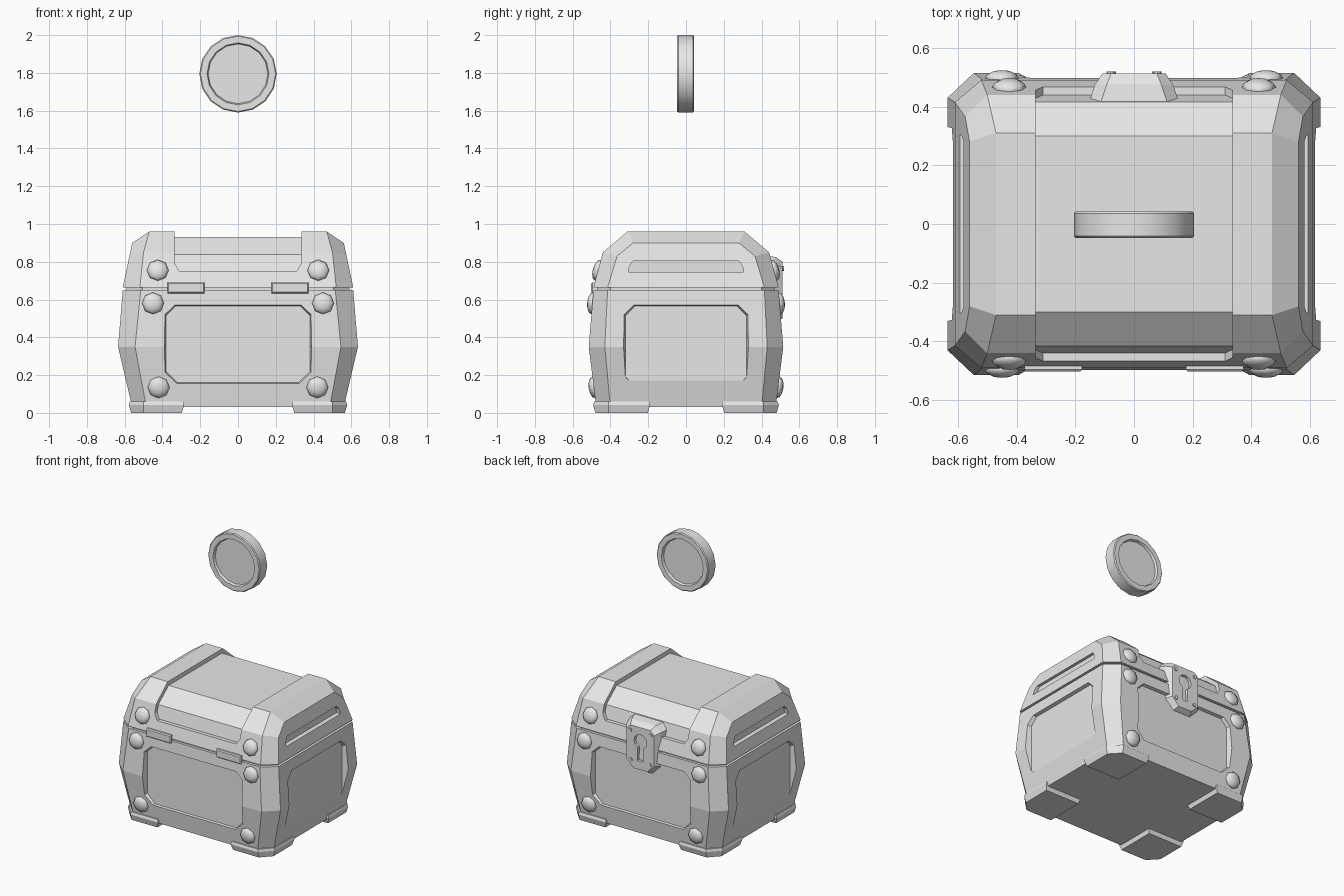
import bpy, bmesh, math
from mathutils import Matrix, Vector

if "Cube" in bpy.data.objects:
    bpy.data.objects.remove(bpy.data.objects["Cube"], do_unlink=True)

grey = bpy.data.materials.new("plain grey")
grey.use_nodes = True
grey.diffuse_color = (0.8, 0.8, 0.8, 1)
grey.node_tree.nodes["Principled BSDF"].inputs["Base Color"].default_value = (0.8, 0.8, 0.8, 1)


def finish(name, bm, smooth=None):
    bmesh.ops.recalc_face_normals(bm, faces=bm.faces)
    mesh = bpy.data.meshes.new(name)
    bm.to_mesh(mesh)
    bm.free()
    ob = bpy.data.objects.new(name, mesh)
    bpy.context.collection.objects.link(ob)
    mesh.materials.append(grey)
    if smooth:
        bpy.ops.object.select_all(action="DESELECT")
        ob.select_set(True)
        bpy.context.view_layer.objects.active = ob
        bpy.ops.object.shade_smooth_by_angle(angle=math.radians(smooth))
    return ob


def add_loft(bm, rings):
    """Skin a stack of equal-sized rings and cap both ends."""
    vs = [[bm.verts.new(p) for p in r] for r in rings]
    n = len(vs[0])
    for a, b in zip(vs, vs[1:]):
        for i in range(n):
            bm.faces.new((a[i], a[(i + 1) % n], b[(i + 1) % n], b[i]))
    bm.faces.new(vs[0])
    bm.faces.new(vs[-1])


def loft(name, rings, smooth=None):
    bm = bmesh.new()
    add_loft(bm, rings)
    return finish(name, bm, smooth)


def carve(ob, cutter):
    cutter.hide_render = True
    mod = ob.modifiers.new("carve", "BOOLEAN")
    mod.operation = "DIFFERENCE"
    mod.solver = "EXACT"
    mod.object = cutter
    bpy.context.view_layer.objects.active = ob
    bpy.ops.object.modifier_apply(modifier=mod.name)
    bpy.data.objects.remove(cutter, do_unlink=True)


def chamfered(x, y, cx, cy, z):
    """Rectangle with cut corners at height z."""
    q = [(cx, y), (x, cy), (x, -cy), (cx, -y), (-cx, -y), (-x, -cy), (-x, cy), (-cx, y)]
    return [(a, b, z) for a, b in q]


def outline(hw, z0, z1, bottom, top):
    """Upright plate outline with cut corners, as (sideways, height)."""
    return [(-hw + bottom, z0), (hw - bottom, z0), (hw, z0 + bottom), (hw, z1 - top),
            (hw - top, z1), (-hw + top, z1), (-hw, z1 - top), (-hw, z0 + bottom)]


def facing(angle, depth, pts):
    """Stand an outline up at a distance from the centre; angle 0 is the front."""
    rot = Matrix.Rotation(math.radians(angle), 3, "Z")
    return [rot @ Vector((u, -depth, z)) for u, z in pts]


# Body: bulging box with chamfered corners and a recessed panel on each side
body = loft("chest_body", [
    chamfered(0.56, 0.475, 0.485, 0.40, 0.03),
    chamfered(0.635, 0.515, 0.545, 0.43, 0.35),
    chamfered(0.61, 0.49, 0.515, 0.415, 0.65)])
for angle, hw, z0, depth in ((0, 0.385, 0.155, 0.475), (180, 0.385, 0.155, 0.475),
                             (90, 0.325, 0.125, 0.593), (270, 0.325, 0.125, 0.593)):
    carve(body, loft("panel_cutter", [
        facing(angle, depth, outline(hw - 0.005, z0 + 0.005, 0.565, 0.06, 0.05)),
        facing(angle, depth + 0.1, outline(hw + 0.02, z0 - 0.02, 0.59, 0.06, 0.05))]))

# Narrow seam between body and lid
loft("lid_seam", [chamfered(0.59, 0.472, 0.505, 0.40, 0.64),
                  chamfered(0.59, 0.472, 0.505, 0.40, 0.68)])


# Lid: sections along x, with sloping ends
def lid_section(x_sign, pts):
    half = [(x, y, z) for x, y, z in pts]
    loop = half + [(x, -y, z) for x, y, z in reversed(half)]
    return [(x_sign * x, y, z) for x, y, z in loop]


lid_end = [(0.61, 0.415, 0.665), (0.575, 0.365, 0.83), (0.56, 0.28, 0.90)]
lid_mid = [(0.52, 0.49, 0.665), (0.50, 0.44, 0.85), (0.47, 0.31, 0.96)]
lid = loft("chest_lid", [lid_section(-1, lid_end), lid_section(-1, lid_mid),
                         lid_section(1, lid_mid), lid_section(1, lid_end)])


# Sunken middle of the lid, running over the top and partly down front and back
def sunk_section(x, zb):
    yi = 0.415 + (0.838 - zb) * 0.278
    half = [(0.7, 1.1), (0.7, zb), (yi, zb), (0.415, 0.838), (0.30, 0.93)]
    return [(x, y, z) for y, z in half] + [(x, -y, z) for y, z in reversed(half)]


carve(lid, loft("lid_cutter", [sunk_section(-0.335, 0.79), sunk_section(-0.31, 0.75),
                               sunk_section(0.31, 0.75), sunk_section(0.335, 0.79)]))

# Handle slots in the lid ends
for angle in (90, 270):
    slot = [(-0.305, 0.745), (0.305, 0.745), (0.30, 0.775), (0.28, 0.805),
            (-0.28, 0.805), (-0.30, 0.775)]
    carve(lid, loft("slot_cutter", [facing(angle, 0.56, slot), facing(angle, 0.7, slot)]))

# Corner feet
for sx in (-1, 1):
    for sy in (-1, 1):
        rings = []
        for z, d in ((0, 0.012), (0.042, 0.0), (0.06, 0.006)):
            pts = [(0.285 + d, 0.19 + d), (0.578 - d, 0.19 + d), (0.578 - d, 0.41),
                   (0.50, 0.492 - d), (0.285 + d, 0.492 - d)]
            rings.append([(sx * x, sy * y, z) for x, y in pts])
        side = ("left" if sx > 0 else "right")
        loft(("front_" if sy < 0 else "back_") + side + "_foot", rings)

# Domed rivets: sideways, height, depth, upward tilt
bm = bmesh.new()
for angle in (0, 180):
    for x, z, y, tilt in ((0.425, 0.755, 0.466, 15.5), (0.45, 0.58, 0.496, 4.8),
                          (0.42, 0.135, 0.488, -7)):
        for s in (-1, 1):
            m = (Matrix.Rotation(math.radians(angle), 4, "Z")
                 @ Matrix.Translation((s * x, -y, z))
                 @ Matrix.Rotation(math.radians(90 - tilt), 4, "X")
                 @ Matrix.Diagonal((1, 1, 0.48, 1)))
            bmesh.ops.create_uvsphere(bm, u_segments=8, v_segments=6, radius=0.058, matrix=m)
finish("rivets", bm, 60)

# Hinges across the seam at the front
for s, side in ((-1, "right"), (1, "left")):
    rings = []
    for y, d in ((-0.46, 0), (-0.495, 0), (-0.502, 0.006)):
        rings.append([(s * 0.275 + u * (0.098 - d), y, 0.662 + w * (0.029 - d))
                      for u, w in ((-1, -1), (1, -1), (1, 1), (-1, 1))])
    loft(side + "_hinge", rings)

# Lock plate at the back, tapering outward, with a keyhole
lock = loft("lock_plate", [
    facing(180, 0.40, outline(0.158, 0.475, 0.835, 0.07, 0.04)),
    facing(180, 0.475, outline(0.133, 0.48, 0.825, 0.065, 0.04)),
    facing(180, 0.512, outline(0.108, 0.50, 0.80, 0.055, 0.03))])
hole = [(0.05 * math.sin(a), 0.70 - 0.05 * math.cos(a))
        for a in (math.radians(25 + 31 * i) for i in range(11))]
hole += [(-0.022, 0.56), (0.022, 0.56)]
carve(lock, loft("keyhole_cutter", [facing(180, 0.492, hole), facing(180, 0.6, hole)]))

# Small screws at the lock corners
bm = bmesh.new()
for x, z in ((0.08, 0.765), (0.075, 0.555)):
    for s in (-1, 1):
        m = Matrix.Translation((s * x, 0.512, z)) @ Matrix.Rotation(math.pi / 2, 4, "X")
        bmesh.ops.create_cone(bm, cap_ends=True, segments=8, radius1=0.013, radius2=0.013,
                              depth=0.014, matrix=m)
finish("lock_screws", bm)


# Floating coin with a sunken face on both sides
def circle(r, y):
    return [(r * math.sin(math.tau * i / 16), y, 1.795 + r * math.cos(math.tau * i / 16))
            for i in range(16)]


loft("coin", [circle(0.158, -0.03), circle(0.164, -0.047), circle(0.199, -0.047),
              circle(0.205, -0.041), circle(0.205, 0.036), circle(0.199, 0.042),
              circle(0.164, 0.042), circle(0.158, 0.025)], 30)
